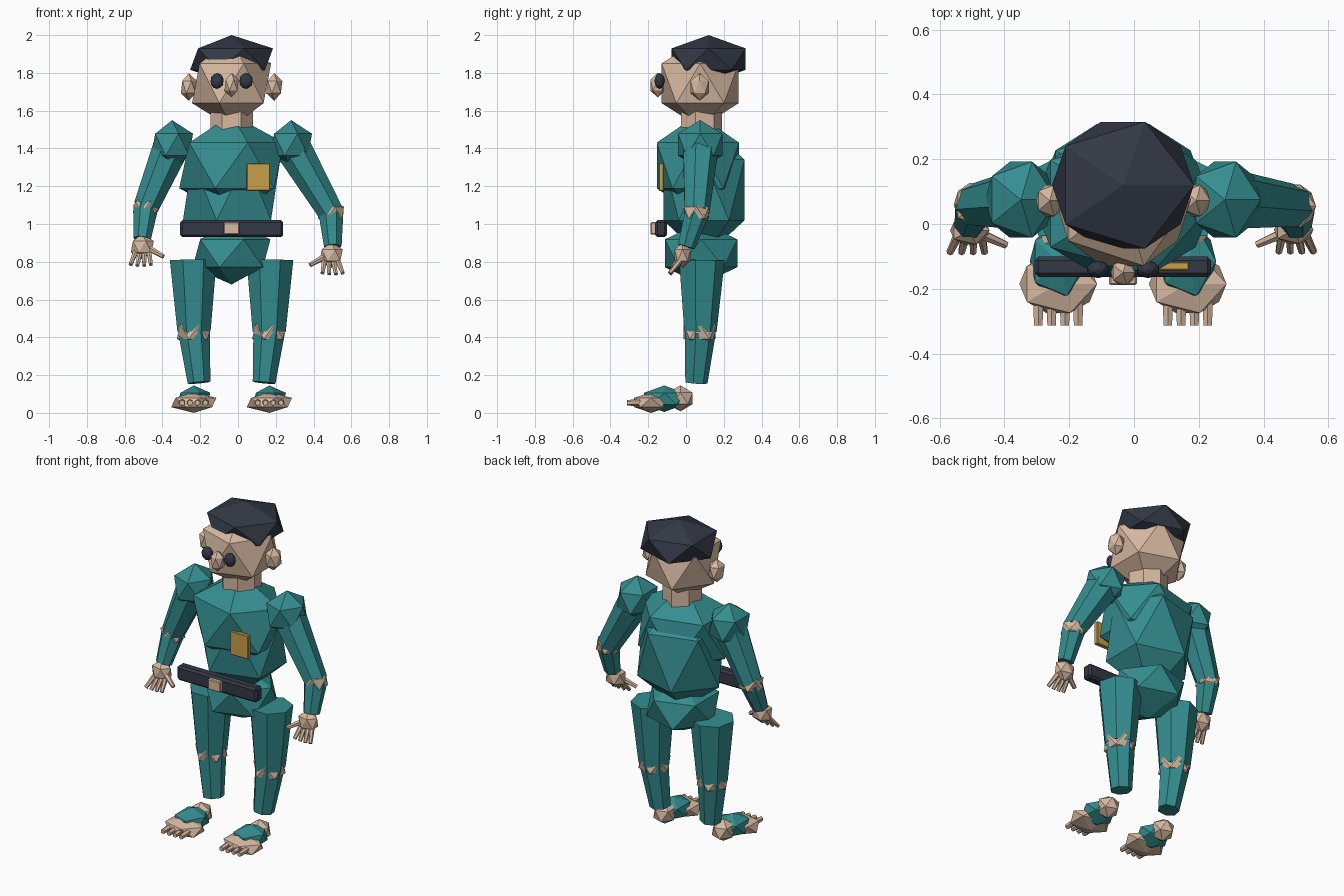
import bpy
import bmesh
from mathutils import Vector, Matrix

if "Cube" in bpy.data.objects:
    bpy.data.objects.remove(bpy.data.objects["Cube"], do_unlink=True)

MID = -0.034   # body midline; the arms hang unevenly around it


def material(name, rgb):
    mat = bpy.data.materials.new(name)
    mat.use_nodes = True
    mat.diffuse_color = (*rgb, 1)
    mat.node_tree.nodes["Principled BSDF"].inputs["Base Color"].default_value = (*rgb, 1)
    return mat


TEAL = material("teal_cloth", (0.035, 0.27, 0.28))
SKIN = material("skin", (0.68, 0.49, 0.36))
DARK = material("dark_navy", (0.033, 0.04, 0.06))
GOLD = material("gold", (0.58, 0.35, 0.07))


def finish(bm, name, mat):
    mesh = bpy.data.meshes.new(name)
    bm.to_mesh(mesh)
    bm.free()
    mesh.materials.append(mat)
    obj = bpy.data.objects.new(name, mesh)
    bpy.context.scene.collection.objects.link(obj)
    return obj


def ball(name, mat, centre, radii, detail=1):
    """Faceted icosphere with a radius per axis."""
    bm = bmesh.new()
    place = Matrix.Translation(centre) @ Matrix.Diagonal((*radii, 1))
    bmesh.ops.create_icosphere(bm, subdivisions=detail, radius=1, matrix=place)
    return finish(bm, name, mat)


def limb(name, mat, low, high, r_low, r_high, sides=7):
    """Tapered faceted tube between two points."""
    low, high = Vector(low), Vector(high)
    axis = high - low
    turn = Vector((0, 0, 1)).rotation_difference(axis).to_matrix().to_4x4()
    bm = bmesh.new()
    bmesh.ops.create_cone(bm, cap_ends=True, segments=sides, radius1=r_low,
                          radius2=r_high, depth=axis.length,
                          matrix=Matrix.Translation((low + high) / 2) @ turn)
    return finish(bm, name, mat)


def box(name, mat, centre, size, bevel):
    bm = bmesh.new()
    place = Matrix.Translation(centre) @ Matrix.Diagonal((*size, 1))
    bmesh.ops.create_cube(bm, size=1, matrix=place)
    obj = finish(bm, name, mat)
    mod = obj.modifiers.new("soft_edges", "BEVEL")
    mod.width = bevel
    mod.segments = 1
    return obj


# Head
ball("head", SKIN, (MID, 0.075, 1.745), (0.234, 0.24, 0.235))
ball("hair", DARK, (MID, 0.12, 1.873), (0.245, 0.23, 0.127))
ball("nose", SKIN, (MID, -0.15, 1.735), (0.042, 0.045, 0.065))
limb("neck", SKIN, (MID, 0.076, 1.48), (MID, 0.076, 1.65), 0.115, 0.115)

# Torso
ball("chest", TEAL, (MID, 0.063, 1.31), (0.31, 0.256, 0.27))
ball("belly", TEAL, (MID, 0.095, 1.18), (0.288, 0.252, 0.36))
ball("pelvis", TEAL, (MID, 0.08, 0.845), (0.23, 0.225, 0.165))
box("belt", DARK, (MID, -0.132, 0.975), (0.545, 0.062, 0.09), 0.012)
box("belt_buckle", SKIN, (MID, -0.174, 0.977), (0.085, 0.028, 0.066), 0.005)
box("chest_badge", GOLD, (0.108, -0.13, 1.248), (0.125, 0.026, 0.145), 0.004)

# Paired parts that mirror across the midline
for side, s in (("left", 1), ("right", -1)):
    ball(side + "_eye", DARK, (MID + s * 0.077, -0.14, 1.757), (0.036, 0.027, 0.042), 2)
    ball(side + "_ear", SKIN, (MID + s * 0.226, 0.072, 1.725), (0.048, 0.057, 0.073))
    ball(side + "_shoulder", TEAL, (MID + s * 0.315, 0.075, 1.42), (0.124, 0.138, 0.13))

    # Leg
    hip = (MID + s * 0.203, 0.078, 0.81)
    knee = (MID + s * 0.199, 0.072, 0.43)
    ankle = (MID + s * 0.172, 0.052, 0.16)
    limb(side + "_thigh", TEAL, knee, hip, 0.09, 0.127)
    limb(side + "_shin", TEAL, ankle, knee, 0.062, 0.086)
    ball(side + "_knee", SKIN, knee, (0.101, 0.1, 0.085))

    # Foot
    x = MID + s * 0.2
    ball(side + "_forefoot", SKIN, (x, -0.185, 0.055), (0.134, 0.105, 0.055))
    ball(side + "_shoe_top", TEAL, (x, -0.115, 0.075), (0.098, 0.125, 0.07))
    ball(side + "_heel", SKIN, (x, -0.03, 0.077), (0.07, 0.076, 0.069))
    for i in range(4):
        tx = x + (i - 1.5) * 0.041
        limb(f"{side}_toe_{i + 1}", SKIN, (tx, -0.313, 0.053), (tx, -0.23, 0.056),
             0.015, 0.019, 6)

# Arms, each in its own pose: elbow, wrist, palm centre
poses = (("left", 1, (0.492, 0.055, 1.06), (0.502, 0.0, 0.88), (0.493, -0.018, 0.835)),
         ("right", -1, (-0.487, 0.06, 1.09), (-0.508, 0.0, 0.92), (-0.507, -0.02, 0.88)))
for side, s, elbow, wrist, palm in poses:
    shoulder = (MID + s * 0.315, 0.075, 1.42)
    limb(side + "_upper_arm", TEAL, elbow, shoulder, 0.069, 0.1)
    limb(side + "_forearm", TEAL, wrist, elbow, 0.048, 0.068)
    ball(side + "_elbow", SKIN, elbow, (0.078, 0.078, 0.068))
    ball(side + "_palm", SKIN, palm, (0.068, 0.05, 0.068))
    palm = Vector(palm)
    for i in range(4):
        k = i - 1.5
        tip = palm + Vector((s * 0.008 + k * 0.036, -0.068, -0.103 + abs(k) * 0.005))
        base = palm + Vector((k * 0.024, -0.015, -0.03))
        limb(f"{side}_finger_{i + 1}", SKIN, tip, base, 0.011, 0.015, 6)
    limb(side + "_thumb", SKIN, palm + Vector((-s * 0.112, -0.045, -0.052)),
         palm + Vector((-s * 0.02, -0.005, 0.0)), 0.012, 0.018, 6)
